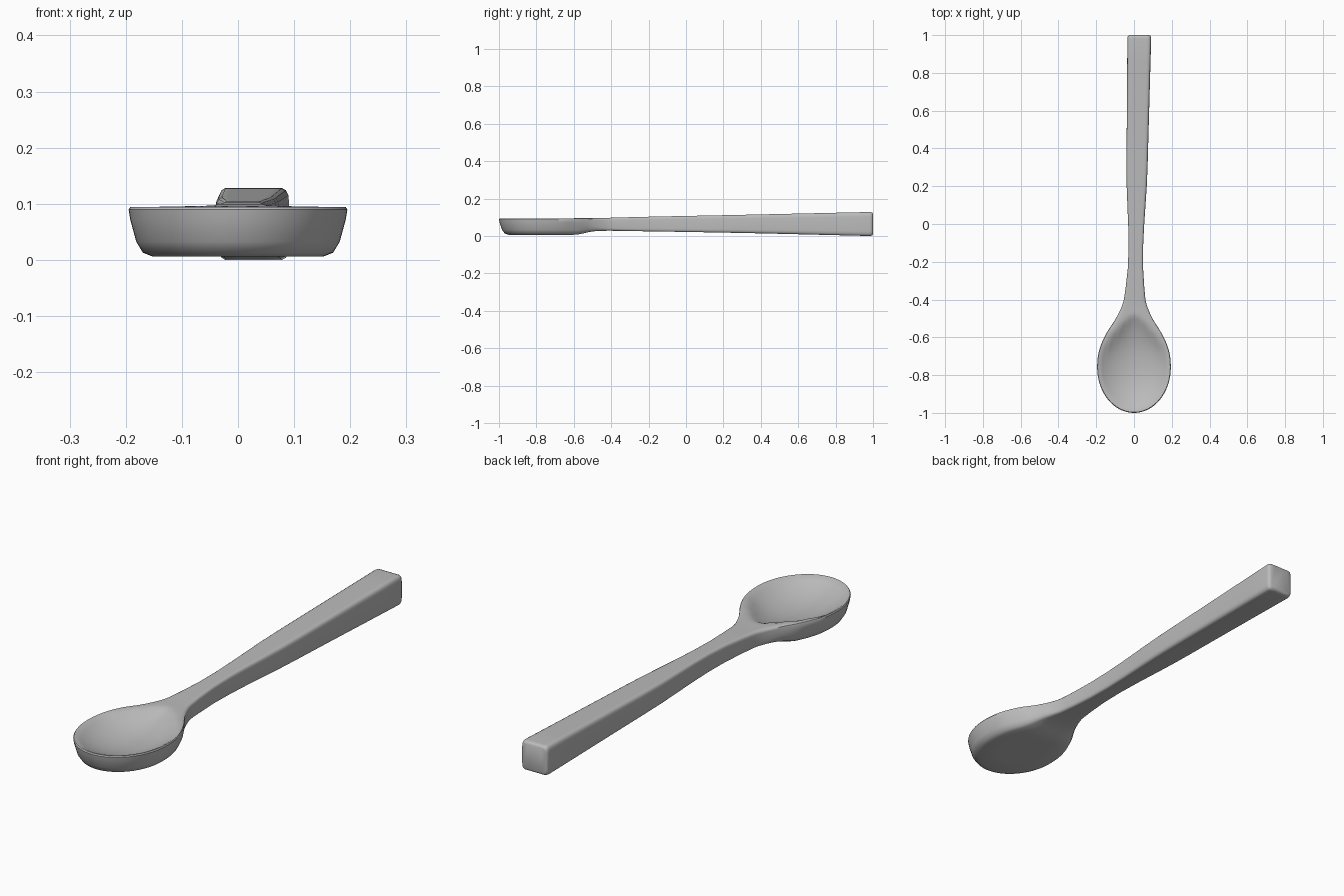
import bpy, bmesh, math

if "Cube" in bpy.data.objects:
    bpy.data.objects.remove(bpy.data.objects["Cube"], do_unlink=True)

grey = bpy.data.materials.new("plain grey")
grey.use_nodes = True
COLOUR = (0.5, 0.5, 0.5, 1)
grey.diffuse_color = COLOUR
grey.node_tree.nodes["Principled BSDF"].inputs["Base Color"].default_value = COLOUR

BOWL_Y, BOWL_HALF, BOWL_WIDTH = -0.76, 0.24, 0.195
# Key stations behind the bowl centre: y, centre x, half width, bottom z, top z
KEYS = [
    (-0.76, 0, 0.195, 0.008, 0.096),
    (-0.66, 0, 0.182, 0.008, 0.096),
    (-0.58, 0, 0.147, 0.01, 0.097),
    (-0.5, 0.001, 0.097, 0.026, 0.098),
    (-0.42, 0.003, 0.062, 0.030, 0.099),
    (-0.35, 0.005, 0.051, 0.029, 0.101),
    (0.3, 0.016, 0.056, 0.018, 0.115),
    (0.98, 0.028, 0.063, 0.002, 0.13),
]
# Half section from the bottom middle round to the top middle: width share, height share
BOWL_SECTION = [(0, 0), (0.4, 0), (0.78, 0), (0.87, 0.08), (0.93, 0.3), (0.985, 0.75),
                (1, 0.95), (0.985, 1), (0.955, 1), (0.85, 1), (0.7, 1), (0.5, 1), (0.25, 1), (0, 1)]
HANDLE_SECTION = [(0, 0), (0.4, 0), (0.8, 0), (0.91, 0.03), (0.98, 0.1), (1, 0.2),
                  (1, 0.8), (0.98, 0.9), (0.91, 0.97), (0.8, 1), (0.6, 1), (0.4, 1), (0.2, 1), (0, 1)]
DISH_DEPTH, RIM = 0.058, 0.955


def smooth(a, b, v):
    t = min(max((v - a) / (b - a), 0), 1)
    return t * t * (3 - 2 * t)


def slope(i, c):
    if i in (0, len(KEYS) - 1):
        return 0 if i == 0 else (KEYS[i][c] - KEYS[i - 1][c]) / (KEYS[i][0] - KEYS[i - 1][0])
    before, here, after = KEYS[i - 1], KEYS[i], KEYS[i + 1]
    da, db = here[0] - before[0], after[0] - here[0]
    return ((here[c] - before[c]) / da * db + (after[c] - here[c]) / db * da) / (da + db)


def station(y):
    """Centre, half width, bottom and top at a place along the spoon."""
    if y < BOWL_Y:
        share = (BOWL_Y - y) / BOWL_HALF
        return (0, BOWL_WIDTH * math.sqrt(max(0, 1 - share * share))) + KEYS[0][3:]
    i = max(k for k in range(len(KEYS) - 1) if KEYS[k][0] <= y)
    h = KEYS[i + 1][0] - KEYS[i][0]
    t = (y - KEYS[i][0]) / h
    return tuple(
        (1 + 2 * t) * (1 - t) ** 2 * KEYS[i][c] + t * (1 - t) ** 2 * h * slope(i, c)
        + t * t * (3 - 2 * t) * KEYS[i + 1][c] + t * t * (t - 1) * h * slope(i + 1, c)
        for c in range(1, 5))


def section(y, y_out=None, shrink=1):
    """One closed ring of points around the spoon."""
    cx, w, bottom, top = station(y)
    mid, blend = (bottom + top) / 2, smooth(-0.62, -0.42, y)
    half = []
    for k, (b, h) in enumerate(zip(BOWL_SECTION, HANDLE_SECTION)):
        s, f = (b[j] + (h[j] - b[j]) * blend for j in (0, 1))
        z = bottom + (top - bottom) * f
        # Front of the bowl closes in towards its centre
        py = BOWL_Y + (y - BOWL_Y) * s if y < BOWL_Y else y
        # Hollow of the bowl
        if k > 8:
            r = math.hypot(s / RIM, max(0, y - BOWL_Y) / 0.28)
            z -= DISH_DEPTH * max(0, 1 - r ** 2.2)
        half.append((s * w * shrink, y_out or py, mid + (z - mid) * (1 - (1 - shrink) * w / (top - bottom) * 2)))
    right = [(cx + x, py, z) for x, py, z in half]
    left = [(cx - x, py, z) for x, py, z in half[-2:0:-1]]
    return right + left


# Spoon: sections lofted from bowl tip to handle end
bm = bmesh.new()
rings = [section(BOWL_Y - BOWL_HALF * math.cos(math.pi / 2 * i / 16)) for i in range(16)]
rings += [section(BOWL_Y + 0.42 * i / 28) for i in range(29)]
rings += [section(-0.34 + 1.32 * i / 12) for i in range(1, 13)]
rings += [section(0.98, y, k) for y, k in ((0.989, 0.985), (0.996, 0.94), (1.0, 0.84))]
rows = [[bm.verts.new(p) for p in ring] for ring in rings]
n = len(rows[0])
for a, b in zip(rows, rows[1:]):
    for j in range(n):
        bm.faces.new((a[j], a[(j + 1) % n], b[(j + 1) % n], b[j]))
bm.faces.new(rows[-1])
bmesh.ops.remove_doubles(bm, verts=bm.verts, dist=0.0003)
bmesh.ops.recalc_face_normals(bm, faces=bm.faces)
mesh = bpy.data.meshes.new("spoon")
bm.to_mesh(mesh)
bm.free()
mesh.materials.append(grey)
spoon = bpy.data.objects.new("spoon", mesh)
bpy.context.collection.objects.link(spoon)
spoon.location.z = -min(v.co.z for v in mesh.vertices)
bpy.context.view_layer.objects.active = spoon
spoon.select_set(True)
bpy.ops.object.shade_smooth_by_angle(angle=math.radians(40))
